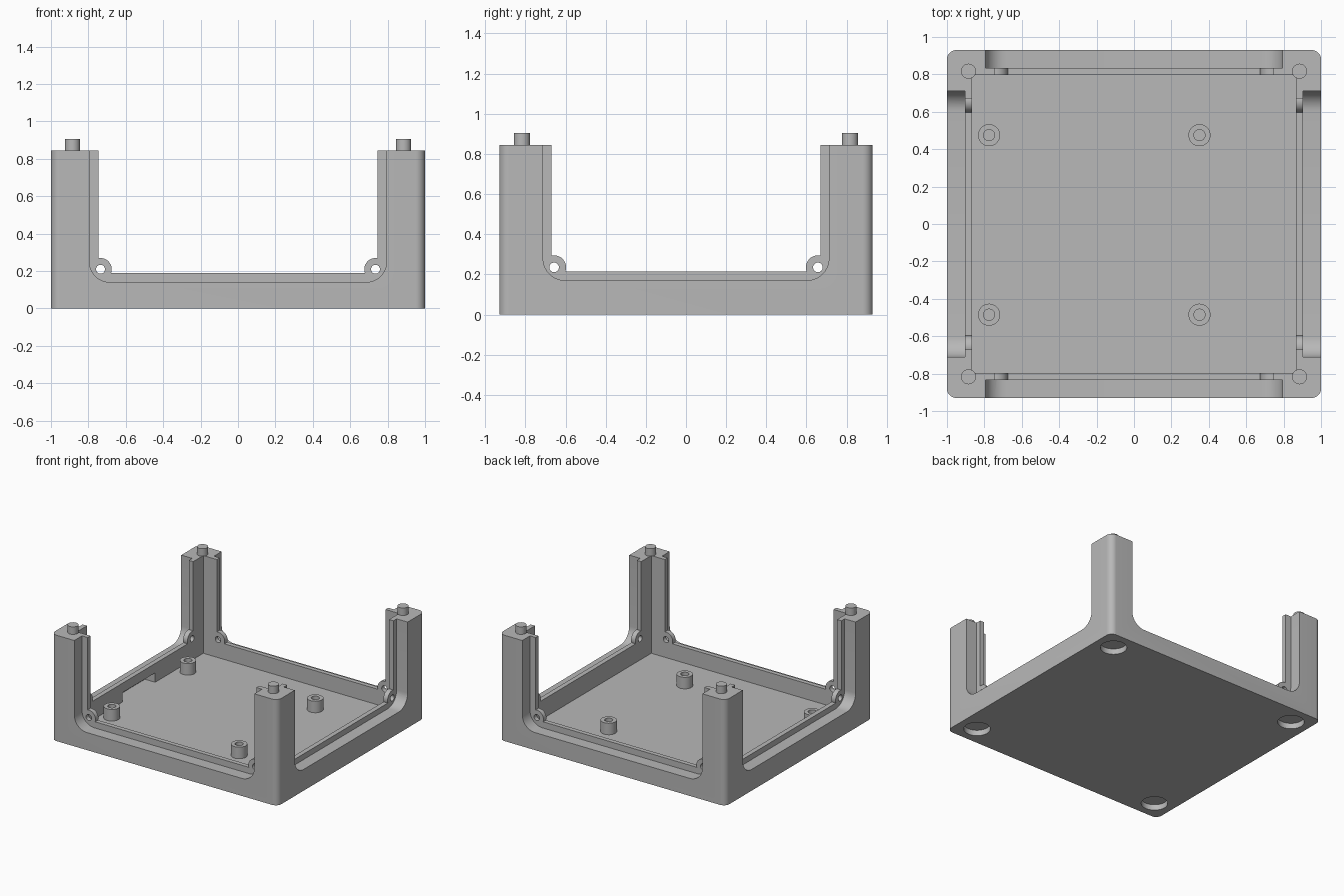
import bpy, bmesh
from math import cos, sin, pi, radians

cube = bpy.data.objects.get("Cube")
if cube:
    bpy.data.objects.remove(cube, do_unlink=True)

grey = bpy.data.materials.new("plain grey")
grey.use_nodes = True
COLOUR = (0.48, 0.48, 0.48, 1)
grey.diffuse_color = COLOUR
for node in grey.node_tree.nodes:
    if node.type == 'BSDF_PRINCIPLED':
        node.inputs["Base Color"].default_value = COLOUR

# Each axis says how (profile u, profile v, extrusion w) become x, y, z
AXES = {'X': lambda u, v, w: (w, u, v),
        'Y': lambda u, v, w: (u, w, v),
        'Z': lambda u, v, w: (u, v, w)}


def prism(name, profile, axis, lo, hi):
    """Extrude a 2D profile from lo to hi along an axis."""
    bm = bmesh.new()
    place = AXES[axis]
    rings = [[bm.verts.new(place(u, v, w)) for u, v in profile] for w in (lo, hi)]
    bm.faces.new(rings[0])
    bm.faces.new(rings[1])
    n = len(profile)
    for i in range(n):
        j = (i + 1) % n
        bm.faces.new((rings[0][i], rings[0][j], rings[1][j], rings[1][i]))
    bmesh.ops.recalc_face_normals(bm, faces=bm.faces)
    mesh = bpy.data.meshes.new(name)
    bm.to_mesh(mesh)
    bm.free()
    mesh.materials.append(grey)
    obj = bpy.data.objects.new(name, mesh)
    bpy.context.collection.objects.link(obj)
    return obj


def arc(u, v, r, start, end, steps=10):
    return [(u + r * cos(radians(start + (end - start) * i / steps)),
             v + r * sin(radians(start + (end - start) * i / steps)))
            for i in range(steps + 1)]


def rect(u0, u1, v0, v1):
    return [(u0, v0), (u1, v0), (u1, v1), (u0, v1)]


def circle(u, v, r, n=32):
    return [(u + r * cos(2 * pi * i / n), v + r * sin(2 * pi * i / n)) for i in range(n)]


def select(obj):
    bpy.ops.object.select_all(action='DESELECT')
    obj.select_set(True)
    bpy.context.view_layer.objects.active = obj


def combine(obj, tool, operation='DIFFERENCE'):
    """Apply a boolean and discard the tool."""
    tool.hide_render = True
    select(obj)
    mod = obj.modifiers.new("cut", 'BOOLEAN')
    mod.operation = operation
    mod.solver = 'EXACT'
    mod.object = tool
    bpy.ops.object.modifier_apply(modifier=mod.name)
    bpy.data.objects.remove(tool, do_unlink=True)


def finish(obj):
    select(obj)
    bpy.ops.object.shade_smooth_by_angle(angle=radians(30))


HALF_X, HALF_Y, TOP = 1.0, 0.93, 0.845
IN_X, IN_Y, FLOOR = 0.865, 0.797, 0.065
CORNER = 0.05
SIGNS = (-1, 1)

# Tray body with rounded upright corners and an open cavity
cx, cy = HALF_X - CORNER, HALF_Y - CORNER
outline = (arc(cx, cy, CORNER, 0, 90) + arc(-cx, cy, CORNER, 90, 180)
           + arc(-cx, -cy, CORNER, 180, 270) + arc(cx, -cy, CORNER, 270, 360))
body = prism("tray_body", outline, 'Z', 0, TOP)
combine(body, prism("cavity", rect(-IN_X, IN_X, -IN_Y, IN_Y), 'Z', FLOOR, 1.2))

# Wall windows: axis, outer half width and sill, lip half width and sill,
# lip inner and outer depth, screw boss position
WINDOWS = [('Y', 0.795, 0.14, 0.745, 0.19, IN_Y, 0.833, (0.735, 0.209)),
           ('X', 0.712, 0.17, 0.67, 0.215, IN_X, 0.903, (0.657, 0.235))]
ROUND = 0.11
for axis, wide, sill, lip, lip_sill, inner, outer, boss in WINDOWS:
    edge = wide - ROUND
    u_shape = (arc(-edge, sill + ROUND, ROUND, 180, 270)
               + arc(edge, sill + ROUND, ROUND, 270, 360)
               + [(wide, 1.2), (-wide, 1.2)])
    # Opening right through both opposite walls
    combine(body, prism("opening", rect(-lip, lip, lip_sill, 1.2), axis, -1.3, 1.3))
    for side in SIGNS:
        # Rounded outer rebate that leaves the thin lip
        lo, hi = sorted((side * outer, side * 1.3))
        combine(body, prism("rebate", u_shape, axis, lo, hi))
        # Screw bosses in the lower corners of the lip
        lo, hi = sorted((side * inner, side * outer))
        for end in SIGNS:
            u, v = end * boss[0], boss[1]
            combine(body, prism("boss", circle(u, v, 0.06), axis, lo, hi), 'UNION')
    for end in SIGNS:
        combine(body, prism("screw_hole", circle(end * boss[0], boss[1], 0.024, 24),
                            axis, -1.3, 1.3))

# Pocket low in the inner face of one wall
combine(body, prism("pocket", rect(-0.22, 0.19, FLOOR, 0.14), 'X', -0.955, -0.8))

# Round recesses underneath
for sx in SIGNS:
    for sy in SIGNS:
        combine(body, prism("foot_recess", circle(sx * 0.845, sy * 0.775, 0.097, 48),
                            'Z', -0.1, 0.045))
finish(body)

# Locating pegs on top of the posts
for sx in SIGNS:
    for sy in SIGNS:
        name = f"{'left' if sx > 0 else 'right'}_{'back' if sy > 0 else 'front'}_peg"
        finish(prism(name, circle(sx * 0.885, sy * 0.817, 0.04), 'Z', TOP, 0.905))

# Hollow board standoffs on the floor
for x in (-0.775, 0.35):
    for y in (-0.485, 0.475):
        post = prism("standoff", circle(x, y, 0.059), 'Z', FLOOR, 0.157)
        combine(post, prism("bore", circle(x, y, 0.03, 24), 'Z', FLOOR + 0.01, 0.3))
        finish(post)
